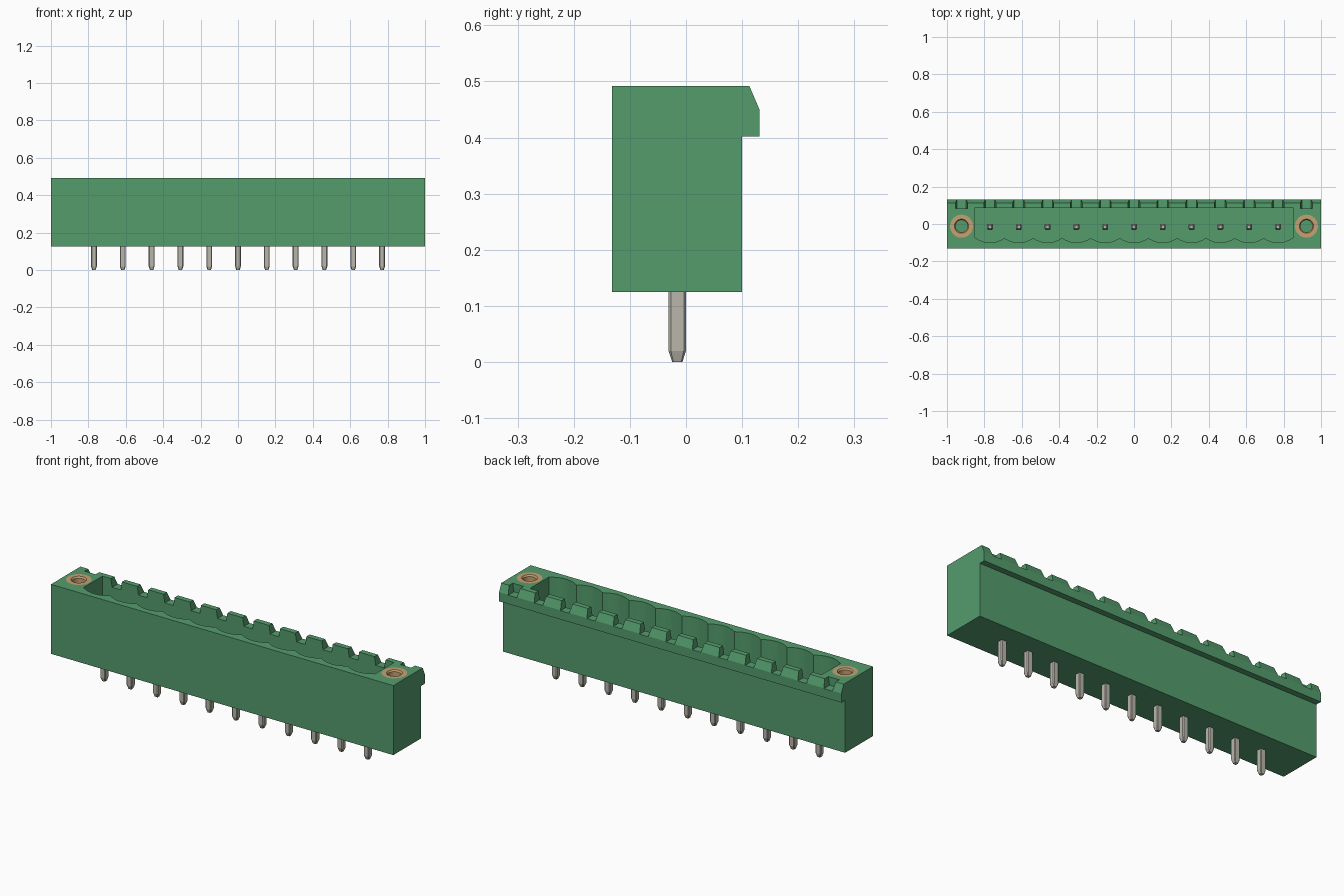
import bpy, bmesh, math

cube = bpy.data.objects.get("Cube")
if cube:
    bpy.data.objects.remove(cube, do_unlink=True)

PITCH, COUNT = 0.154, 11
PIN_X = [(i - (COUNT - 1) / 2) * PITCH for i in range(COUNT)]
PIN_Y = -0.0155
SCREW_X, SCREW_Y = 0.922, -0.0115
TOP, BOTTOM = 0.492, 0.125


def material(name, color, metallic=0.0):
    m = bpy.data.materials.new(name)
    m.use_nodes = True
    m.diffuse_color = (*color, 1)
    bsdf = m.node_tree.nodes["Principled BSDF"]
    bsdf.inputs["Base Color"].default_value = (*color, 1)
    bsdf.inputs["Roughness"].default_value = 0.6
    return m


green = material("green plastic", (0.089, 0.335, 0.152))
tin = material("tinned metal", (0.49, 0.47, 0.41))
brass = material("brass", (0.56, 0.36, 0.17))


def loft(bm, rings, caps=True):
    """Join rings of points with quads; close the ends, or loop back to the start."""
    vs = [[bm.verts.new(p) for p in r] for r in rings]
    pairs = list(zip(vs, vs[1:])) if caps else list(zip(vs, vs[1:] + vs[:1]))
    for a, b in pairs:
        n = len(a)
        for i in range(n):
            j = (i + 1) % n
            bm.faces.new((a[i], a[j], b[j], b[i]))
    if caps:
        bm.faces.new(vs[0][::-1])
        bm.faces.new(vs[-1])


def finish(bm, name, mat):
    bmesh.ops.recalc_face_normals(bm, faces=bm.faces[:])
    me = bpy.data.meshes.new(name)
    bm.to_mesh(me)
    bm.free()
    me.materials.append(mat)
    ob = bpy.data.objects.new(name, me)
    bpy.context.collection.objects.link(ob)
    return ob


def circle(x, y, z, r, n=32):
    return [(x + r * math.cos(2 * math.pi * i / n),
             y + r * math.sin(2 * math.pi * i / n), z) for i in range(n)]


def cut(ob, cutter):
    """Subtract the cutter, bake the result and remove the cutter."""
    cutter.hide_render = True
    mod = ob.modifiers.new("cut", 'BOOLEAN')
    mod.operation, mod.solver, mod.object = 'DIFFERENCE', 'EXACT', cutter
    deps = bpy.context.evaluated_depsgraph_get()
    me = bpy.data.meshes.new_from_object(ob.evaluated_get(deps))
    ob.modifiers.clear()
    ob.data = me
    bpy.data.objects.remove(cutter, do_unlink=True)


def smooth(ob):
    bpy.ops.object.select_all(action='DESELECT')
    ob.select_set(True)
    bpy.context.view_layer.objects.active = ob
    bpy.ops.object.shade_smooth_by_angle(angle=math.radians(15))


# Housing: side profile with the latching lip along the back
profile = [(-0.132, BOTTOM), (0.10, BOTTOM), (0.10, 0.402), (0.131, 0.402),
           (0.131, 0.45), (0.113, TOP), (-0.132, TOP)]
bm = bmesh.new()
loft(bm, [[(x, y, z) for y, z in profile] for x in (-1, 1)])
housing = finish(bm, "housing", green)

# Cavity with one scallop per pin along its front wall
outline = [(0.852, 0.085), (-0.852, 0.085), (-0.852, -0.073)]
STEPS = 8
for px in PIN_X:
    for k in range(STEPS):
        t = 2 * k / STEPS - 1
        outline.append((px + t * PITCH / 2, -0.1 + 0.025 * t * t))
outline += [(PIN_X[-1] + PITCH / 2, -0.075), (0.852, -0.073)]
bm = bmesh.new()
loft(bm, [[(x, y, z) for x, y in outline] for z in (0.225, TOP + 0.1)])
cut(housing, finish(bm, "cavity_cutter", green))

# Tapered coding notches through the back rim
bm = bmesh.new()
for x in [-SCREW_X] + PIN_X + [SCREW_X]:
    section = [(-0.025, 0.448), (0.025, 0.448), (0.034, TOP + 0.01), (-0.034, TOP + 0.01)]
    loft(bm, [[(x + dx, y, z) for dx, z in section] for y in (0.083, 0.16)])
cut(housing, finish(bm, "notch_cutter", green))

# Sockets for the threaded inserts
bm = bmesh.new()
for s in (-1, 1):
    loft(bm, [circle(s * SCREW_X, SCREW_Y, z, 0.0615) for z in (0.27, TOP + 0.1)])
cut(housing, finish(bm, "socket_cutter", green))
smooth(housing)

# Threaded inserts: hollow sleeves with a small countersink
for s, name in ((-1, "right_insert"), (1, "left_insert")):
    bm = bmesh.new()
    loft(bm, [circle(s * SCREW_X, SCREW_Y, z, r) for r, z in
              ((0.0615, 0.27), (0.0615, TOP), (0.038, TOP), (0.032, TOP - 0.008), (0.032, 0.27))],
         caps=False)
    smooth(finish(bm, name, brass))


# Contact pins: chamfered square bars, tapered at both ends
def pin_ring(x, z, h):
    c = h * 0.75
    return [(x + a, PIN_Y + b, z) for a, b in
            ((h, -c), (h, c), (c, h), (-c, h), (-h, c), (-h, -c), (-c, -h), (c, -h))]


for i, x in enumerate(PIN_X):
    bm = bmesh.new()
    loft(bm, [pin_ring(x, z, h) for z, h in
              ((0, 0.009), (0.02, 0.0155), (0.37, 0.0155), (0.39, 0.008))])
    finish(bm, f"contact_pin_{i + 1}", tin)
